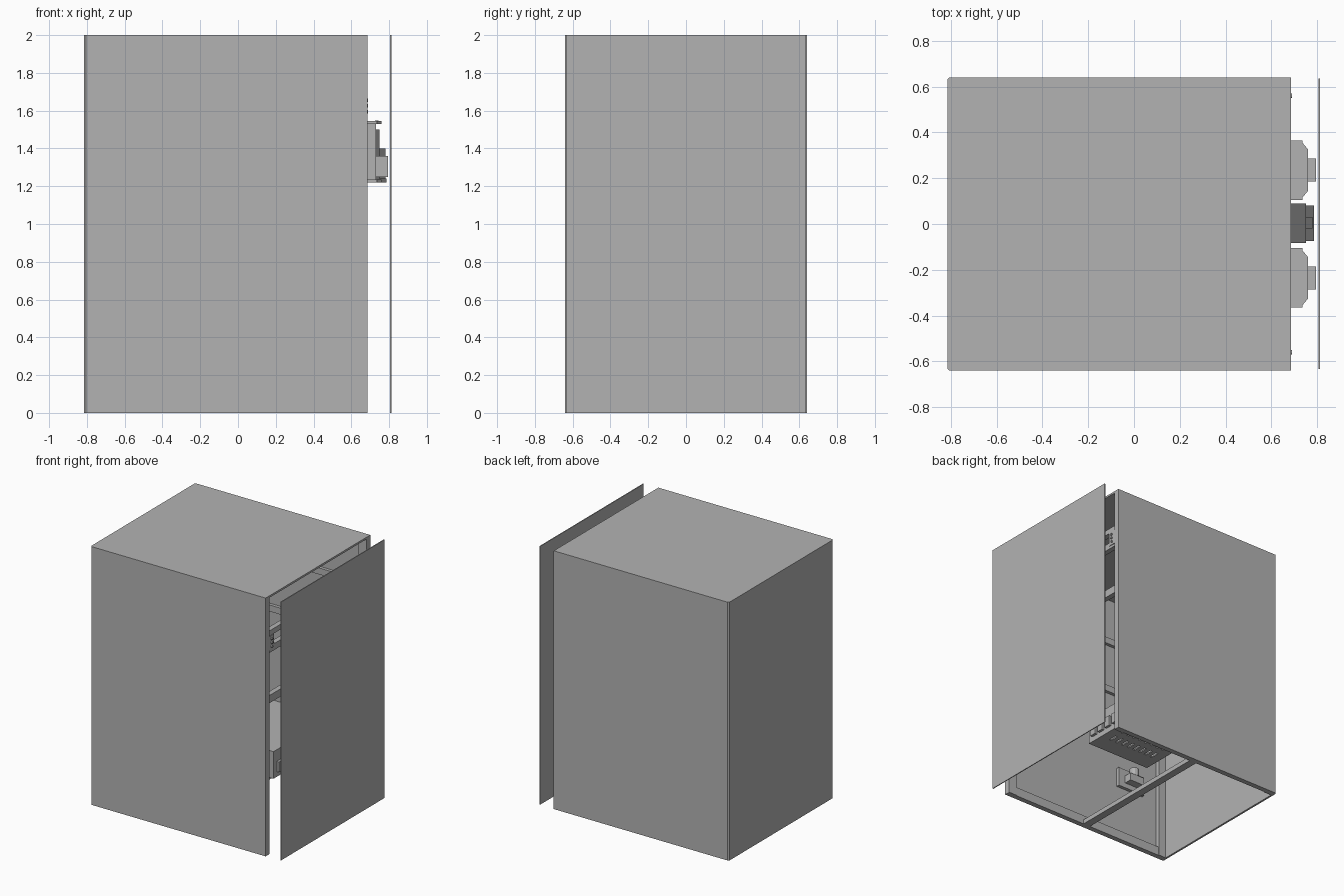
import bpy, bmesh, math
from mathutils import Matrix

old = bpy.data.objects.get("Cube")
if old:
    bpy.data.objects.remove(old, do_unlink=True)


def make_material(name, value):
    mat = bpy.data.materials.new(name)
    mat.use_nodes = True
    colour = (value, value, value, 1)
    mat.diffuse_color = colour
    mat.node_tree.nodes["Principled BSDF"].inputs["Base Color"].default_value = colour
    return mat


GREY = make_material("light grey", 0.45)


def finish(name, bm, mat=GREY):
    bmesh.ops.recalc_face_normals(bm, faces=bm.faces)
    mesh = bpy.data.meshes.new(name)
    bm.to_mesh(mesh)
    bm.free()
    mesh.materials.append(mat)
    obj = bpy.data.objects.new(name, mesh)
    bpy.context.collection.objects.link(obj)
    return obj


def boxes(name, spans, mat=GREY):
    """Join boxes, each given as x, y and z ranges."""
    bm = bmesh.new()
    for span in spans:
        lo, hi = zip(*span)
        size = [b - a for a, b in zip(lo, hi)]
        mid = [(a + b) / 2 for a, b in zip(lo, hi)]
        bmesh.ops.create_cube(bm, size=1, matrix=Matrix.Translation(mid) @ Matrix.Diagonal((*size, 1)))
    return finish(name, bm, mat)


def prism(name, points, z0, z1, mat=GREY):
    """Extrude a plan outline upward."""
    bm = bmesh.new()
    face = bm.faces.new([bm.verts.new((x, y, z0)) for x, y in points])
    new = bmesh.ops.extrude_face_region(bm, geom=[face])["geom"]
    bmesh.ops.translate(bm, vec=(0, 0, z1 - z0), verts=[v for v in new if isinstance(v, bmesh.types.BMVert)])
    return finish(name, bm, mat)


def screw(name, x, y, z, radius, length, axis="Z"):
    bm = bmesh.new()
    turn = Matrix.Rotation(math.pi / 2, 4, "Y") if axis == "X" else Matrix()
    bmesh.ops.create_cone(bm, cap_ends=True, segments=12, radius1=radius, radius2=radius,
                          depth=length, matrix=Matrix.Translation((x, y, z)) @ turn)
    return finish(name, bm)


BACK, OPEN, SIDE, WALL = -0.815, 0.685, 0.64, 0.015

# Outer shell, open below and on one side, with chamfered rear corners
outline = [(OPEN, -SIDE), (OPEN, -SIDE + WALL), (BACK + WALL, -SIDE + WALL),
           (BACK + WALL, SIDE - WALL), (OPEN, SIDE - WALL), (OPEN, SIDE),
           (BACK + 0.01, SIDE), (BACK, SIDE - 0.01), (BACK, -SIDE + 0.01), (BACK + 0.01, -SIDE)]
prism("cabinet_shell", outline, 0, 2)
prism("cabinet_roof", [(OPEN, -SIDE), (OPEN, SIDE), (BACK + 0.01, SIDE), (BACK, SIDE - 0.01),
                       (BACK, -SIDE + 0.01), (BACK + 0.01, -SIDE)], 1.985, 2)

# Detached cover panel
boxes("cover_panel", [((0.805, 0.812), (-0.632, 0.635), (0, 2))])

# Posts and bottom lips on both side walls
for side, s in (("right", -1), ("left", 1)):
    def across(a, b):
        return tuple(sorted((s * a, s * b)))
    boxes(side + "_frame", [
        ((OPEN - 0.07, OPEN), across(0.595, 0.63), (0, 1.99)),
        ((BACK + 0.01, BACK + 0.08), across(0.595, 0.63), (0, 1.99)),
        ((BACK + 0.02, OPEN - 0.01), across(0.60, 0.63), (0, 0.07)),
        ((BACK + 0.02, OPEN - 0.01), across(0.60, 0.63), (1.2, 1.25)),
        ((BACK + 0.02, OPEN - 0.01), across(0.60, 0.63), (1.6, 1.65))])
    boxes(side + "_screw_tab", [((OPEN - 0.03, OPEN - 0.005), across(0.53, 0.60), (1.57, 1.68))])
    for i in range(3):
        screw(side + "_frame_screw", OPEN - 0.002, s * 0.56, 1.595 + i * 0.03, 0.009, 0.012, "X")

    # Latch bracket with chamfered corners, tab and bolts
    half = [(0.67, 0.13), (0.735, 0.13), (0.735, 0.12), (0.76, 0.09)]
    y = s * 0.235
    plan = [(px, y + py) for px, py in half] + [(px, y - py) for px, py in reversed(half)]
    prism(side + "_bracket_base", plan, 1.22, 1.235)
    prism(side + "_bracket_top", plan, 1.53, 1.545)
    boxes(side + "_bracket_body", [
        ((0.67, 0.73), (y - 0.1, y + 0.1), (1.23, 1.535)),
        ((0.73, 0.795), (y - 0.05, y + 0.05), (1.25, 1.36))])
    for dy in (-0.073, 0.073):
        screw(side + "_bracket_bolt", 0.735, y + dy, 1.545, 0.01, 0.008)

# Cross rails behind the cover and under the cabinet
boxes("cross_rails", [
    ((OPEN - 0.05, OPEN - 0.01), (-0.6, 0.6), (1.16, 1.22)),
    ((OPEN - 0.05, OPEN - 0.01), (-0.6, 0.6), (1.55, 1.6)),
    ((OPEN - 0.05, OPEN - 0.01), (-0.6, 0.6), (1.68, 1.72))])
boxes("bottom_rail", [((-0.085, -0.025), (-0.63, 0.63), (0.0, 0.035))])

# Central latch housing
DARK = make_material("dark grey", 0.14)
boxes("latch_housing", [
    ((0.68, 0.785), (-0.075, 0.08), (1.22, 1.24)),
    ((0.68, 0.75), (-0.082, 0.09), (1.24, 1.5)),
    ((0.75, 0.78), (-0.02, 0.03), (1.24, 1.4))], DARK)

# Ventilated equipment box, its floor cut by two rows of slots
x0, x1, y0, y1, z0, z1 = -0.19, 0.36, -0.08, 0.62, 0.3, 0.51
boxes("equipment_box", [
    ((x0, x1), (y0, y1), (z1 - 0.01, z1)),
    ((x0, x0 + 0.01), (y0, y1), (z0, z1)), ((x1 - 0.01, x1), (y0, y1), (z0, z1)),
    ((x0, x1), (y0, y0 + 0.01), (z0, z1)), ((x0, x1), (y1 - 0.01, y1), (z0, z1))])
rows = [(0.06, 0.13), (0.19, 0.26)]
floor = [((x0, x1), (a, b), (z0, z0 + 0.01)) for a, b in
         ((y0, rows[0][0]), (rows[0][1], rows[1][0]), (rows[1][1], y1))]
for a, b in rows:
    edge = x0
    for i in range(8):
        start = -0.12 + i * 0.055
        floor.append(((edge, start), (a, b), (z0, z0 + 0.01)))
        edge = start + 0.02
    floor.append(((edge, x1), (a, b), (z0, z0 + 0.01)))
boxes("equipment_box_floor", floor)
boxes("equipment_box_terminals", [((x1, x1 + 0.02), (y0 + 0.04 + i * 0.08, y0 + 0.09 + i * 0.08),
                                   (z0 + 0.04, z0 + 0.12)) for i in range(6)])

# Small latch fixed to the side wall
boxes("wall_latch", [((-0.6, -0.36), (-0.63, -0.60), (0.45, 0.6)),
                     ((-0.55, -0.42), (-0.60, -0.54), (0.49, 0.55))])
screw("wall_latch_knob", -0.48, -0.57, 0.58, 0.035, 0.06)
